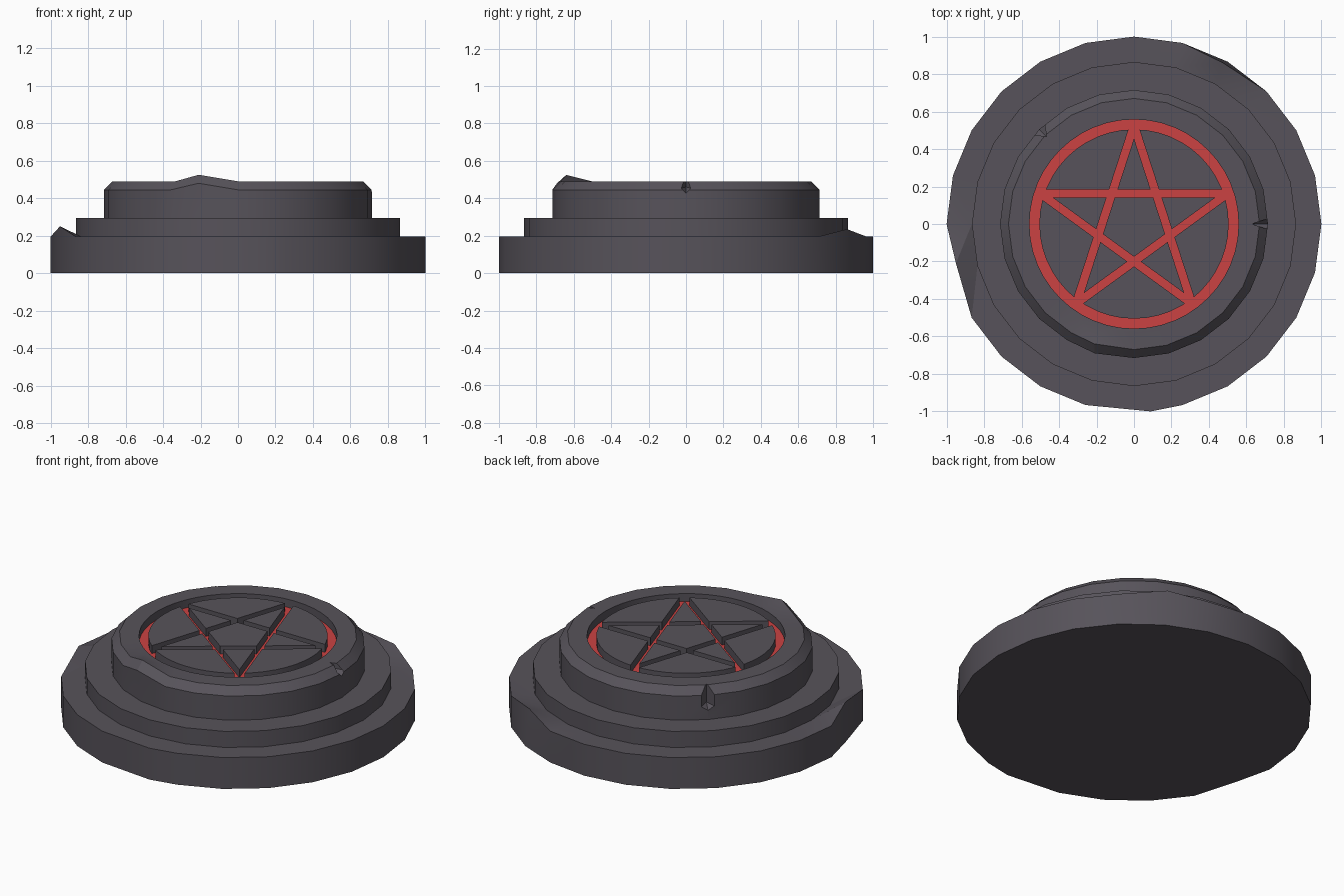
import bpy, bmesh
from math import sin, cos, pi, radians
from mathutils import Vector, Matrix

cube = bpy.data.objects.get("Cube")
if cube:
    bpy.data.objects.remove(cube, do_unlink=True)

SIDES = 24
TOP = 0.49      # height of the upper face
FLOOR = 0.44    # height of the engraved floor


def material(name, color):
    mat = bpy.data.materials.new(name)
    mat.use_nodes = True
    mat.diffuse_color = (*color, 1)
    mat.node_tree.nodes["Principled BSDF"].inputs["Base Color"].default_value = (*color, 1)
    return mat


stone = material("dark_grey_stone", (0.095, 0.086, 0.103))
red = material("red_engraving", (0.6, 0.055, 0.055))


def make_object(name, bm):
    bmesh.ops.recalc_face_normals(bm, faces=bm.faces)
    mesh = bpy.data.meshes.new(name)
    bm.to_mesh(mesh)
    bm.free()
    obj = bpy.data.objects.new(name, mesh)
    bpy.context.collection.objects.link(obj)
    mesh.materials.append(stone)
    return obj


def activate(obj):
    bpy.ops.object.select_all(action='DESELECT')
    obj.select_set(True)
    bpy.context.view_layer.objects.active = obj


def smooth(obj):
    activate(obj)
    bpy.ops.object.shade_smooth_by_angle(angle=radians(25))


def lathe(name, profile, chips=()):
    """Stack rings of (radius, height), cap both ends, then shift chipped corners."""
    bm = bmesh.new()
    rings = [[bm.verts.new((r * cos(2 * pi * i / SIDES), r * sin(2 * pi * i / SIDES), z))
              for i in range(SIDES)] for r, z in profile]
    for a, b in zip(rings, rings[1:]):
        for i in range(SIDES):
            j = (i + 1) % SIDES
            bm.faces.new((a[i], a[j], b[j], b[i]))
    bm.faces.new(rings[0][::-1])
    bm.faces.new(rings[-1])
    for ring, corner, place in chips:
        rings[ring][corner].co = place
    bent = {f for ring, corner, _ in chips for f in rings[ring][corner].link_faces if len(f.verts) == 4}
    bmesh.ops.triangulate(bm, faces=list(bent))
    return make_object(name, bm)


# Stepped round base with worn corners
base_step = lathe("base_step", [(1, 0), (1, 0.195), (0.865, 0.195)], [
    (0, 13, (-0.95, -0.21, 0)), (1, 13, (-0.95, -0.21, 0.25)),
    (1, 4, (0.475, 0.86, 0.235)),
    (0, 18, (0.09, -1, 0)), (1, 18, (0.09, -1, 0.195))])
middle_step = lathe("middle_step", [(0.865, 0.195), (0.865, 0.295)])
top_step = lathe("top_step", [(0.715, 0.295), (0.715, 0.445), (0.67, TOP), (0.58, TOP)], [
    (1, 17, (-0.21, -0.69, 0.48)), (2, 17, (-0.21, -0.64, 0.525))])


def ring_cutter(inner, outer, segments=48):
    bm = bmesh.new()
    loops = [[bm.verts.new((r * cos(2 * pi * i / segments), r * sin(2 * pi * i / segments), z))
              for i in range(segments)]
             for r, z in ((inner, FLOOR), (outer, FLOOR), (outer, 0.6), (inner, 0.6))]
    for k in range(4):
        a, b = loops[k], loops[(k + 1) % 4]
        for i in range(segments):
            j = (i + 1) % segments
            bm.faces.new((a[i], a[j], b[j], b[i]))
    return make_object("ring_cutter", bm)


def bar_cutter(start, end, width=0.042):
    d = end - start
    bm = bmesh.new()
    bmesh.ops.create_cube(bm, size=1)
    bmesh.ops.scale(bm, vec=(d.length, width, 0.6 - FLOOR), verts=bm.verts)
    bmesh.ops.rotate(bm, matrix=Matrix.Rotation(d.to_2d().angle_signed(Vector((1, 0))), 3, 'Z'),
                     verts=bm.verts)
    mid = (start + end) / 2
    bmesh.ops.translate(bm, vec=(mid.x, mid.y, (0.6 + FLOOR) / 2), verts=bm.verts)
    return make_object("bar_cutter", bm)


def notch_cutter(angle, apex, half_width, bottom):
    """V-shaped wedge pointing at the centre, with a slanted foot."""
    bm = bmesh.new()
    low = [bm.verts.new(p) for p in ((apex, 0, bottom + 0.03), (0.76, half_width, bottom + 0.02),
                                     (0.76, 0, bottom - 0.02), (0.76, -half_width, bottom + 0.02))]
    high = [bm.verts.new((v.co.x, v.co.y, 0.6)) for v in low]
    bm.faces.new((low[0], low[1], low[2]))
    bm.faces.new((low[0], low[2], low[3]))
    bm.faces.new(high)
    for i in range(4):
        j = (i + 1) % 4
        bm.faces.new((low[i], low[j], high[j], high[i]))
    bmesh.ops.rotate(bm, matrix=Matrix.Rotation(radians(angle), 3, 'Z'), verts=bm.verts)
    return make_object("notch_cutter", bm)


# Engraved circle and five-pointed star, plus two rim notches
tips = [Vector((0.525 * cos(radians(90 + 72 * k)), 0.525 * sin(radians(90 + 72 * k)), 0))
        for k in range(5)]
cutters = [ring_cutter(0.505, 0.558)]
cutters += [bar_cutter(tips[k], tips[(k + 2) % 5]) for k in range(5)]
cutters += [notch_cutter(0, 0.63, 0.045, 0.43), notch_cutter(135, 0.66, 0.075, 0.35)]

for cutter in cutters:
    cutter.hide_render = True
    activate(top_step)
    mod = top_step.modifiers.new("cut", 'BOOLEAN')
    mod.operation = 'DIFFERENCE'
    mod.solver = 'EXACT'
    mod.object = cutter
    bpy.ops.object.modifier_apply(modifier=mod.name)
    bpy.data.objects.remove(cutter, do_unlink=True)

# Red floor of the engraving
mesh = top_step.data
mesh.materials.clear()
mesh.materials.append(stone)
mesh.materials.append(red)
for face in mesh.polygons:
    on_floor = face.normal.z > 0.9 and abs(face.center.z - FLOOR) < 0.004
    face.material_index = int(on_floor and face.center.to_2d().length < 0.6)

for obj in (base_step, middle_step, top_step):
    smooth(obj)
